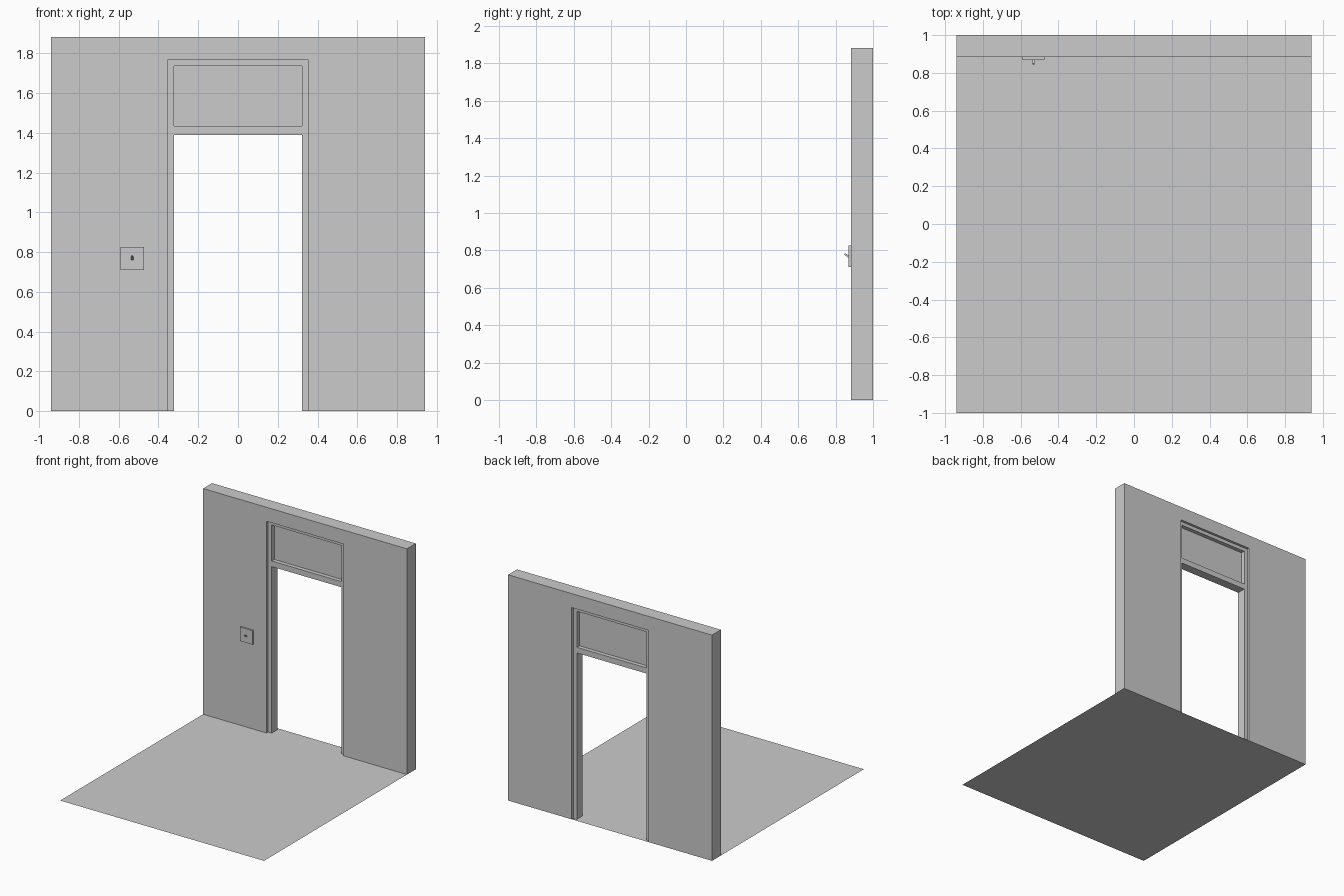
import bpy, bmesh
from mathutils import Matrix, Vector

if "Cube" in bpy.data.objects:
    bpy.data.objects.remove(bpy.data.objects["Cube"])

def finish(name, bm):
    bmesh.ops.recalc_face_normals(bm, faces=bm.faces)
    me = bpy.data.meshes.new(name)
    bm.to_mesh(me)
    bm.free()
    ob = bpy.data.objects.new(name, me)
    bpy.context.scene.collection.objects.link(ob)
    return ob

def extruded(name, outlines, y0, y1):
    """Extrude outlines drawn in the x-z plane from y0 to y1."""
    bm = bmesh.new()
    for pts in outlines:
        face = bm.faces.new([bm.verts.new((x, y0, z)) for x, z in pts])
        ext = bmesh.ops.extrude_face_region(bm, geom=[face])
        bmesh.ops.translate(bm, vec=(0, y1 - y0, 0),
                            verts=[v for v in ext['geom'] if isinstance(v, bmesh.types.BMVert)])
    return finish(name, bm)

def rect(x0, x1, z0, z1):
    return [(x0, z0), (x1, z0), (x1, z1), (x0, z1)]

def portal(w_out, h_out, w_in, h_in):
    """Upside-down U outline standing on z = 0."""
    return [(-w_out, 0), (-w_out, h_out), (w_out, h_out), (w_out, 0),
            (w_in, 0), (w_in, h_in), (-w_in, h_in), (-w_in, 0)]

W, H = 0.94, 1.882            # wall half width and height
FRONT, BACK = 0.883, 1.0      # wall faces
FO, FI = 0.354, 0.322         # door frame outer and inner half widths
TOP = 1.765                   # top of wall opening

# Floor sheet
bm = bmesh.new()
bm.faces.new([bm.verts.new(p) for p in ((-W, -1, 0), (W, -1, 0), (W, 1, 0), (-W, 1, 0))])
finish("floor", bm)

# Wall with doorway
extruded("wall", [portal(W, H, FO, TOP)], FRONT, BACK)

# Recessed door frame, transom bar and transom panel
extruded("door_frame", [portal(FO, TOP, FI, 1.735)], 0.904, 0.979)
extruded("transom_bar", [rect(-FI, FI, 1.388, 1.435)], 0.904, 0.979)
extruded("transom_panel", [rect(-FI, FI, 1.435, 1.735)], 0.938, 0.945)

# Light switch plate
SX, SZ = -0.532, 0.768
extruded("switch_plate", [rect(SX - 0.058, SX + 0.058, SZ - 0.058, SZ + 0.058)], 0.869, FRONT)

# Tapered switch toggle, tilted upward
bm = bmesh.new()
base, tip = Vector((SX, 0.873, 0.764)), Vector((SX, 0.847, 0.782))
rot = (tip - base).to_track_quat('Z', 'Y').to_matrix().to_4x4()
bmesh.ops.create_cone(bm, cap_ends=True, segments=4, radius1=0.0085, radius2=0.006,
                      depth=(tip - base).length,
                      matrix=Matrix.Translation((base + tip) / 2) @ rot @ Matrix.Rotation(0.7854, 4, 'Z'))
finish("switch_toggle", bm)
